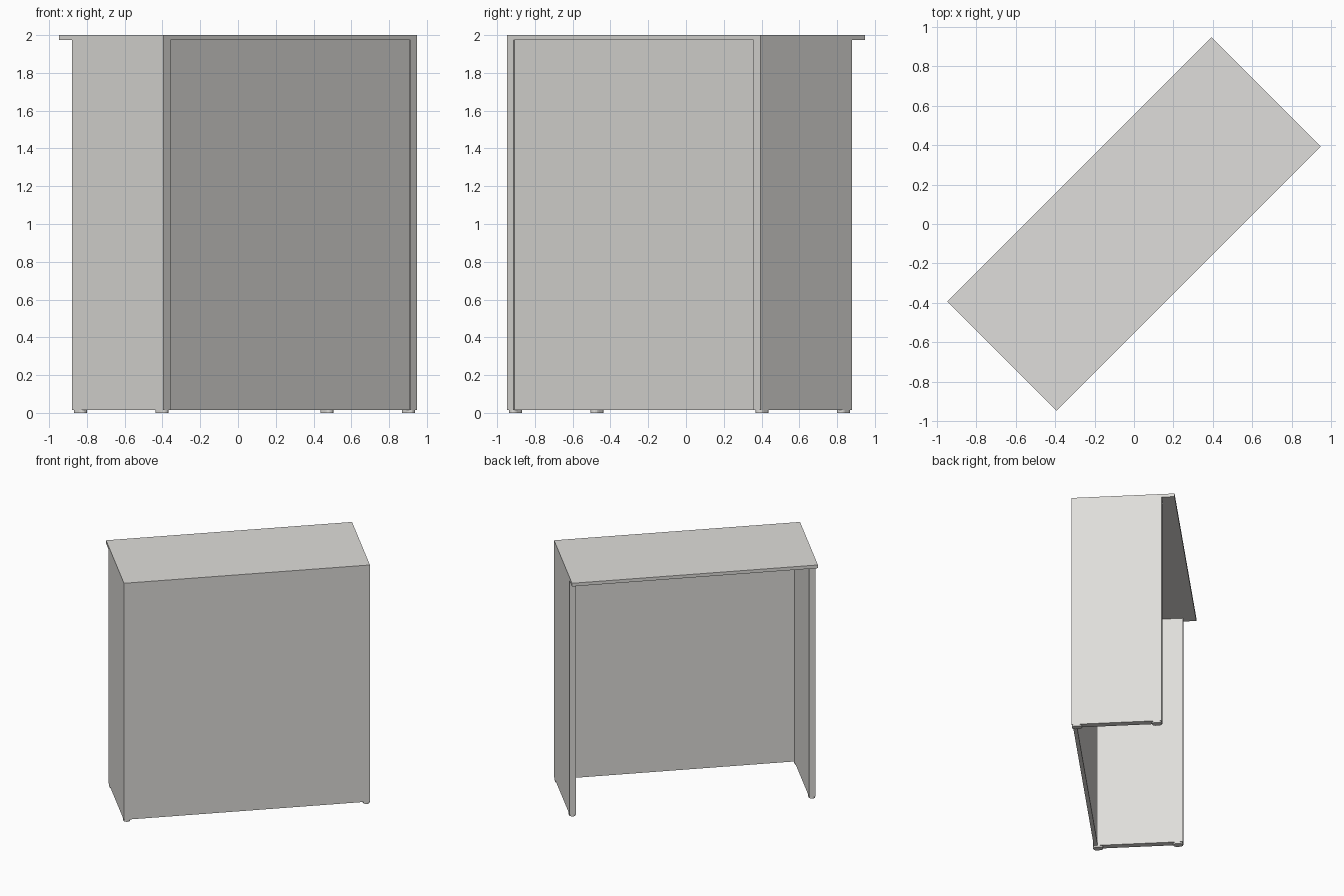
import bpy, bmesh, math
from mathutils import Matrix

if "Cube" in bpy.data.objects:
    bpy.data.objects.remove(bpy.data.objects["Cube"])

# One flat off-white colour for the whole counter
mat = bpy.data.materials.new("warm_light_grey")
mat.diffuse_color = (0.74, 0.73, 0.705, 1)
mat.use_nodes = True
mat.node_tree.nodes["Principled BSDF"].inputs["Base Color"].default_value = mat.diffuse_color

# Built square to the axes (front at -y), then turned 45 degrees
TURN = Matrix.Rotation(math.radians(45), 4, 'Z')
HALF_L, FRONT, BACK, SIDE_BACK = 0.948, -0.392, 0.392, 0.294
THICK, FOOT_H, TOP_Z = 0.05, 0.015, 1.973


def finish(name, bm):
    bmesh.ops.recalc_face_normals(bm, faces=bm.faces)
    bm.transform(TURN)
    me = bpy.data.meshes.new(name)
    bm.to_mesh(me)
    bm.free()
    me.materials.append(mat)
    ob = bpy.data.objects.new(name, me)
    bpy.context.collection.objects.link(ob)
    return ob


def prism(name, outline, z0, z1):
    bm = bmesh.new()
    face = bm.faces.new([bm.verts.new((x, y, z0)) for x, y in outline])
    ext = bmesh.ops.extrude_face_region(bm, geom=[face])
    verts = [g for g in ext["geom"] if isinstance(g, bmesh.types.BMVert)]
    bmesh.ops.translate(bm, verts=verts, vec=(0, 0, z1 - z0))
    return finish(name, bm)


def box(name, x0, x1, y0, y1, z0, z1):
    return prism(name, [(x0, y0), (x1, y0), (x1, y1), (x0, y1)], z0, z1)


def rounded_pad(cx, cy, r, half_straight, n=8):
    pts = []
    for s in (1, -1):
        for i in range(n + 1):
            a = math.pi * i / n + (0 if s > 0 else math.pi)
            pts.append((cx + r * math.cos(a), cy + s * half_straight + r * math.sin(a)))
    return pts


# Worktop, overhanging at the back
box("worktop", -HALF_L, HALF_L, FRONT, BACK, TOP_Z, 2.0)

# Front panel, slightly recessed between the sides
inner = HALF_L - THICK
box("front_panel", -inner, inner, FRONT + 0.007, FRONT + 0.037, FOOT_H, TOP_Z)

# Side panels with two low feet each
for side, s in (("left", -1), ("right", 1)):
    xs = sorted((s * HALF_L, s * inner))
    box(side + "_side_panel", xs[0], xs[1], FRONT, SIDE_BACK, FOOT_H, TOP_Z)
    for end, y in (("front", FRONT + 0.038), ("back", SIDE_BACK - 0.038)):
        foot = rounded_pad(s * (HALF_L - THICK / 2), y, 0.025, 0.013)
        prism(f"{side}_{end}_foot", foot, 0, FOOT_H)
